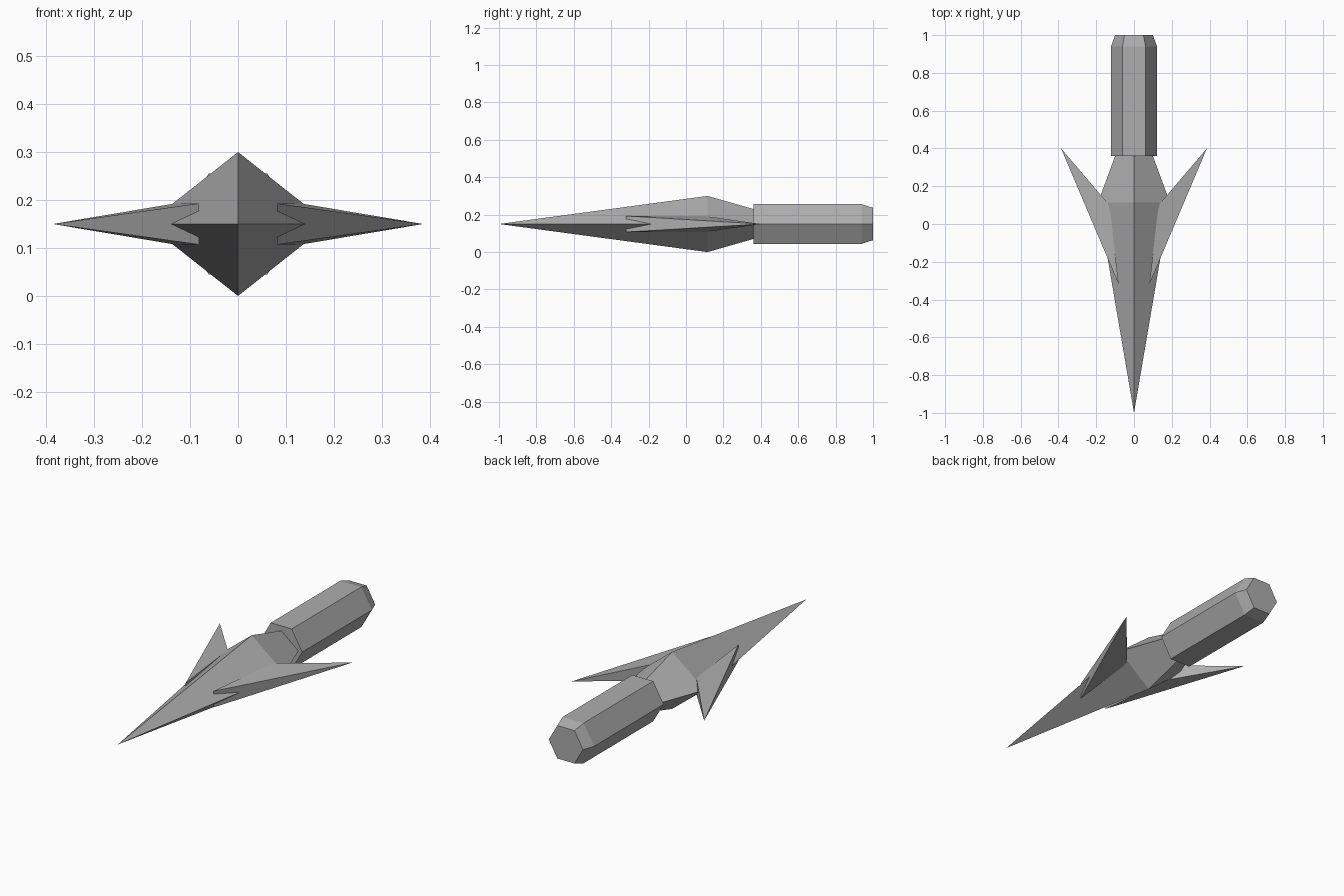
import bpy
import math

if "Cube" in bpy.data.objects:
    bpy.data.objects.remove(bpy.data.objects["Cube"])

ZC = 0.15  # height of the long axis

grey = bpy.data.materials.new("steel grey")
grey.diffuse_color = (0.42, 0.42, 0.42, 1)
grey.use_nodes = True
grey.node_tree.nodes["Principled BSDF"].inputs["Base Color"].default_value = grey.diffuse_color


def make(name, verts, faces):
    mesh = bpy.data.meshes.new(name)
    mesh.from_pydata(verts, [], faces)
    mesh.materials.append(grey)
    ob = bpy.data.objects.new(name, mesh)
    bpy.context.collection.objects.link(ob)
    # consistent outward normals
    bpy.context.view_layer.objects.active = ob
    ob.select_set(True)
    bpy.ops.object.mode_set(mode='EDIT')
    bpy.ops.mesh.select_all(action='SELECT')
    bpy.ops.mesh.normals_make_consistent(inside=False)
    bpy.ops.object.mode_set(mode='OBJECT')
    ob.select_set(False)
    return ob


def loft(name, sides, sections, tip=None):
    """Skin rings (y, half width, half height) along y, with an optional front point."""
    verts, faces = [], []
    for y, rx, rz in sections:
        for i in range(sides):
            a = 2 * math.pi * i / sides
            verts.append((rx * math.cos(a), y, ZC + rz * math.sin(a)))
    for s in range(len(sections) - 1):
        for i in range(sides):
            j = (i + 1) % sides
            faces.append((s * sides + i, s * sides + j,
                          (s + 1) * sides + j, (s + 1) * sides + i))
    last = (len(sections) - 1) * sides
    faces.append(tuple(range(last, last + sides)))
    if tip is None:
        faces.append(tuple(range(sides)))
    else:
        verts.append((0, tip, ZC))
        faces += [(i, (i + 1) % sides, len(verts) - 1) for i in range(sides)]
    return make(name, verts, faces)


# four-sided point that narrows again into a neck
loft("arrow_head", 4, [(0.115, 0.19, 0.15), (0.36, 0.10, 0.08)], tip=-1.0)

# hexagonal shaft with a chamfered rear end
loft("shaft", 6, [(0.36, 0.122, 0.122), (0.94, 0.122, 0.122), (1.0, 0.10, 0.10)])

# swept-back barbs on both sides
for side, name in ((-1, "left_barb"), (1, "right_barb")):
    h = 0.043
    verts = [(side * x, y, ZC + z) for x, y, z in (
        (0.081, -0.32, -h), (0.081, -0.32, h),
        (0.13, 0.10, h), (0.13, 0.10, -h), (0.386, 0.40, 0))]
    make(name, verts, [(0, 1, 2, 3)] + [(i, (i + 1) % 4, 4) for i in range(4)])
